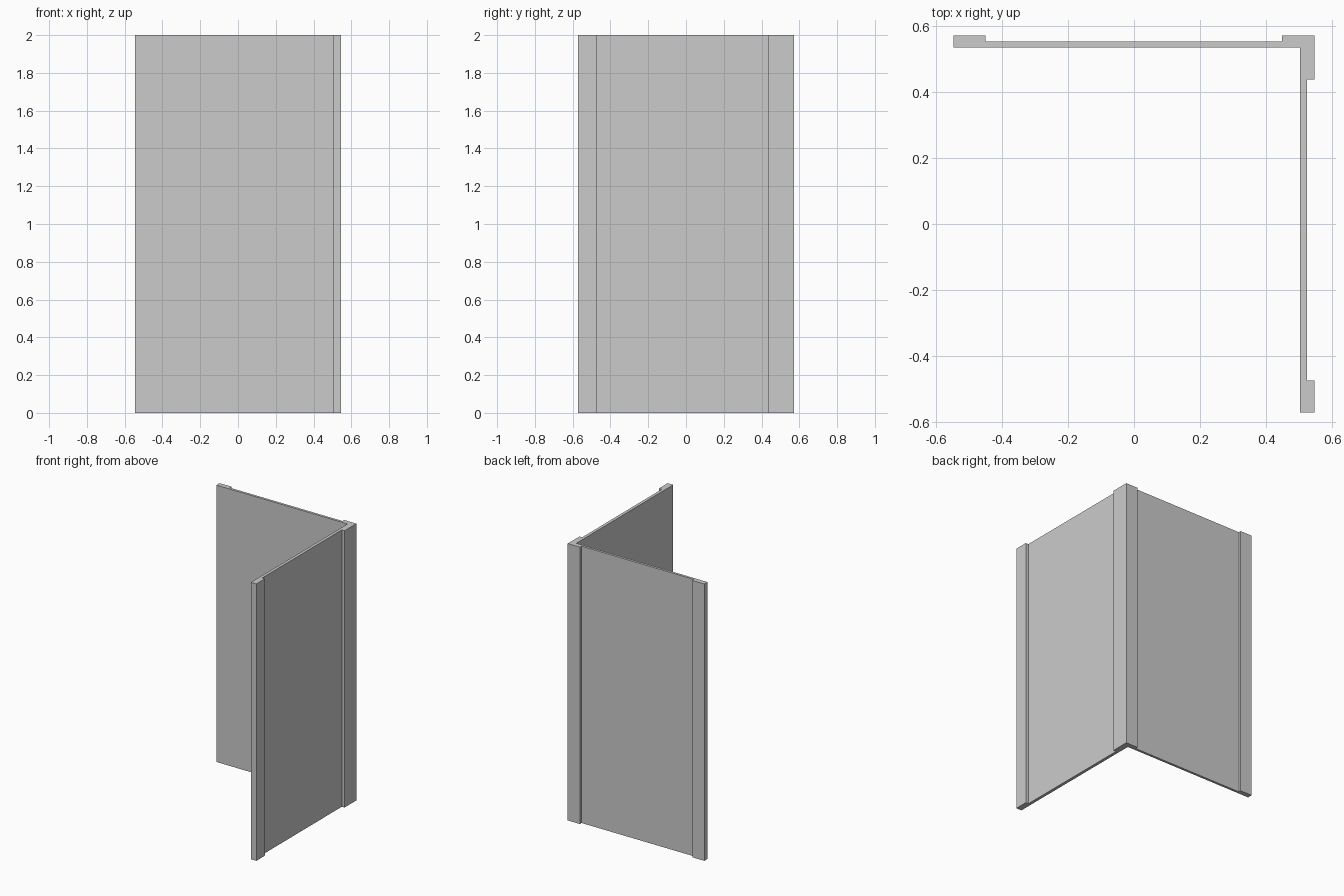
import bpy
import bmesh

if "Cube" in bpy.data.objects:
    bpy.data.objects.remove(bpy.data.objects["Cube"])

HEIGHT = 2.0
X, Y = 0.546, 0.571          # outer half sizes
INNER_X, INNER_Y = 0.502, 0.534   # inner faces of the two walls
PANEL_X, PANEL_Y = 0.524, 0.552   # recessed outer faces


def extrude_profile(name, points, height):
    """Extrude a closed plan outline upward into a solid."""
    bm = bmesh.new()
    base = bm.faces.new([bm.verts.new((x, y, 0)) for x, y in points])
    top = bmesh.ops.extrude_face_region(bm, geom=[base], use_keep_orig=True)
    verts = [g for g in top["geom"] if isinstance(g, bmesh.types.BMVert)]
    bmesh.ops.translate(bm, verts=verts, vec=(0, 0, height))
    bmesh.ops.recalc_face_normals(bm, faces=bm.faces)
    mesh = bpy.data.meshes.new(name)
    bm.to_mesh(mesh)
    bm.free()
    obj = bpy.data.objects.new(name, mesh)
    bpy.context.collection.objects.link(obj)
    return obj


# Corner wall: two thin panels with raised end strips and a corner post
outline = [
    # inside faces
    (-X, INNER_Y), (INNER_X, INNER_Y), (INNER_X, -Y),
    # right wall: end strip, recess, corner post
    (X, -Y), (X, -0.473), (PANEL_X, -0.473), (PANEL_X, 0.437), (X, 0.437),
    # back wall: corner post, recess, end strip
    (X, Y), (0.448, Y), (0.448, PANEL_Y), (-0.45, PANEL_Y), (-0.45, Y), (-X, Y),
]
extrude_profile("corner_wall", outline, HEIGHT)
